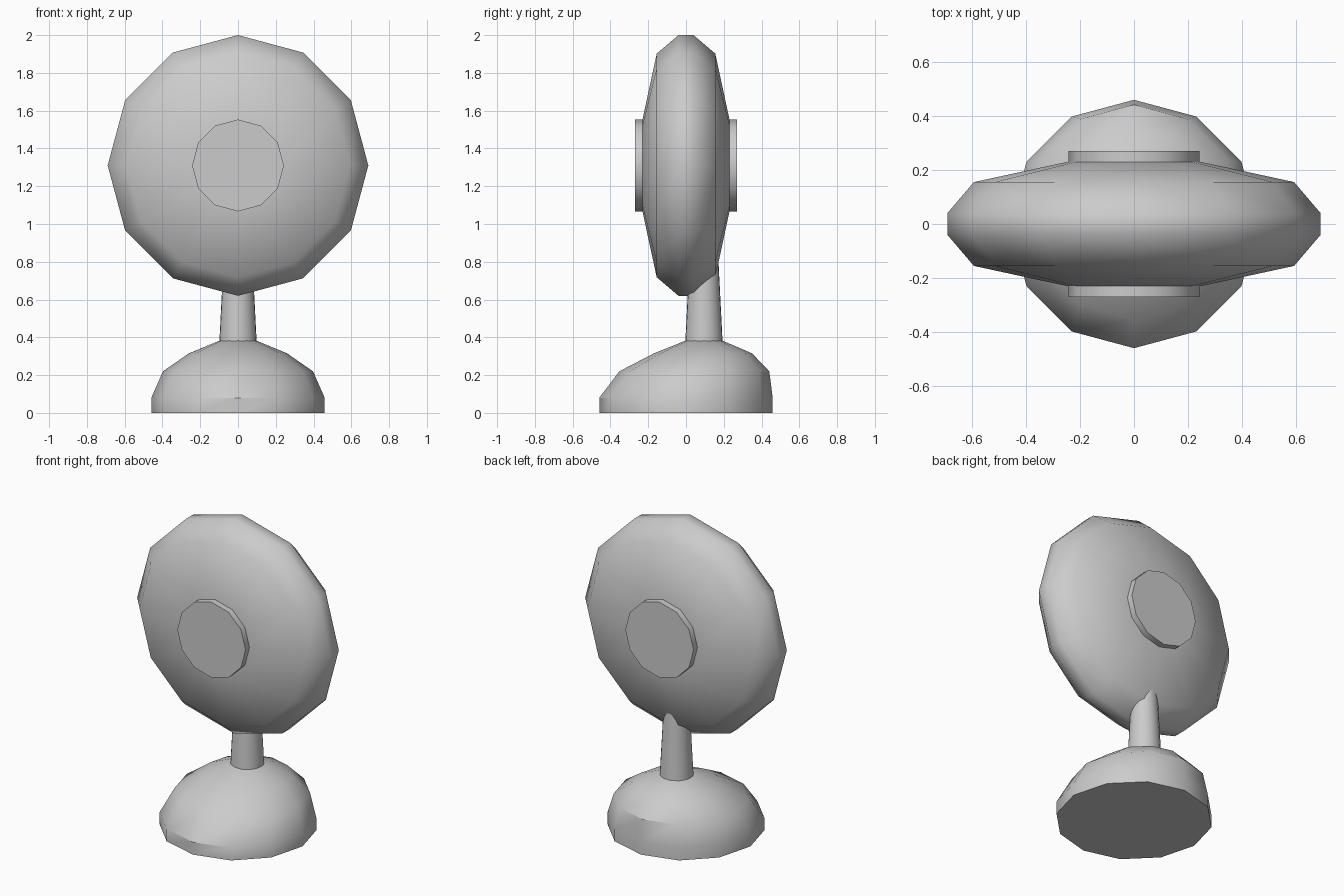
import bpy, bmesh
from math import cos, sin, pi, radians

if "Cube" in bpy.data.objects:
    bpy.data.objects.remove(bpy.data.objects["Cube"])


def loft(name, rings, sides, along_y=False, smooth=35):
    """Closed loft; each ring is (height, radius, sideways offset)."""
    bm = bmesh.new()
    loops = []
    for h, r, off in rings:
        loop = []
        for i in range(sides):
            a = 2 * pi * i / sides
            u, v = r * cos(a), r * sin(a) + off
            loop.append(bm.verts.new((u, h, v) if along_y else (u, v, h)))
        loops.append(loop)
    for a, b in zip(loops, loops[1:]):
        for i in range(sides):
            j = (i + 1) % sides
            bm.faces.new((a[i], a[j], b[j], b[i]))
    bm.faces.new(loops[0][::-1])
    bm.faces.new(loops[-1])
    bmesh.ops.recalc_face_normals(bm, faces=bm.faces[:])
    me = bpy.data.meshes.new(name)
    bm.to_mesh(me)
    bm.free()
    ob = bpy.data.objects.new(name, me)
    bpy.context.collection.objects.link(ob)
    bpy.ops.object.select_all(action='DESELECT')
    ob.select_set(True)
    bpy.context.view_layer.objects.active = ob
    bpy.ops.object.shade_smooth_by_angle(angle=radians(smooth))
    return ob


# base: dome leaning back towards the neck
loft("base", [(0, 0.459, 0), (0.08, 0.459, 0), (0.22, 0.397, 0.044),
              (0.315, 0.26, 0.09), (0.382, 0.099, 0.095)], 12)

# neck: tapered post running up into the head
loft("neck", [(0.37, 0.099, 0.095), (0.9, 0.072, 0.095)], 24)

# head: twelve-sided lens standing upright
ZC = 1.31
half = [(0.04, 0.69), (0.155, 0.592), (0.23, 0.245)]
profile = [(-y, r, ZC) for y, r in reversed(half)] + [(y, r, ZC) for y, r in half]
loft("head", profile, 12, along_y=True, smooth=48)

# hub plates on the front and back
for name, s in (("front_hub", -1), ("back_hub", 1)):
    loft(name, [(s * 0.22, 0.243, ZC), (s * 0.27, 0.243, ZC)], 12, along_y=True)
